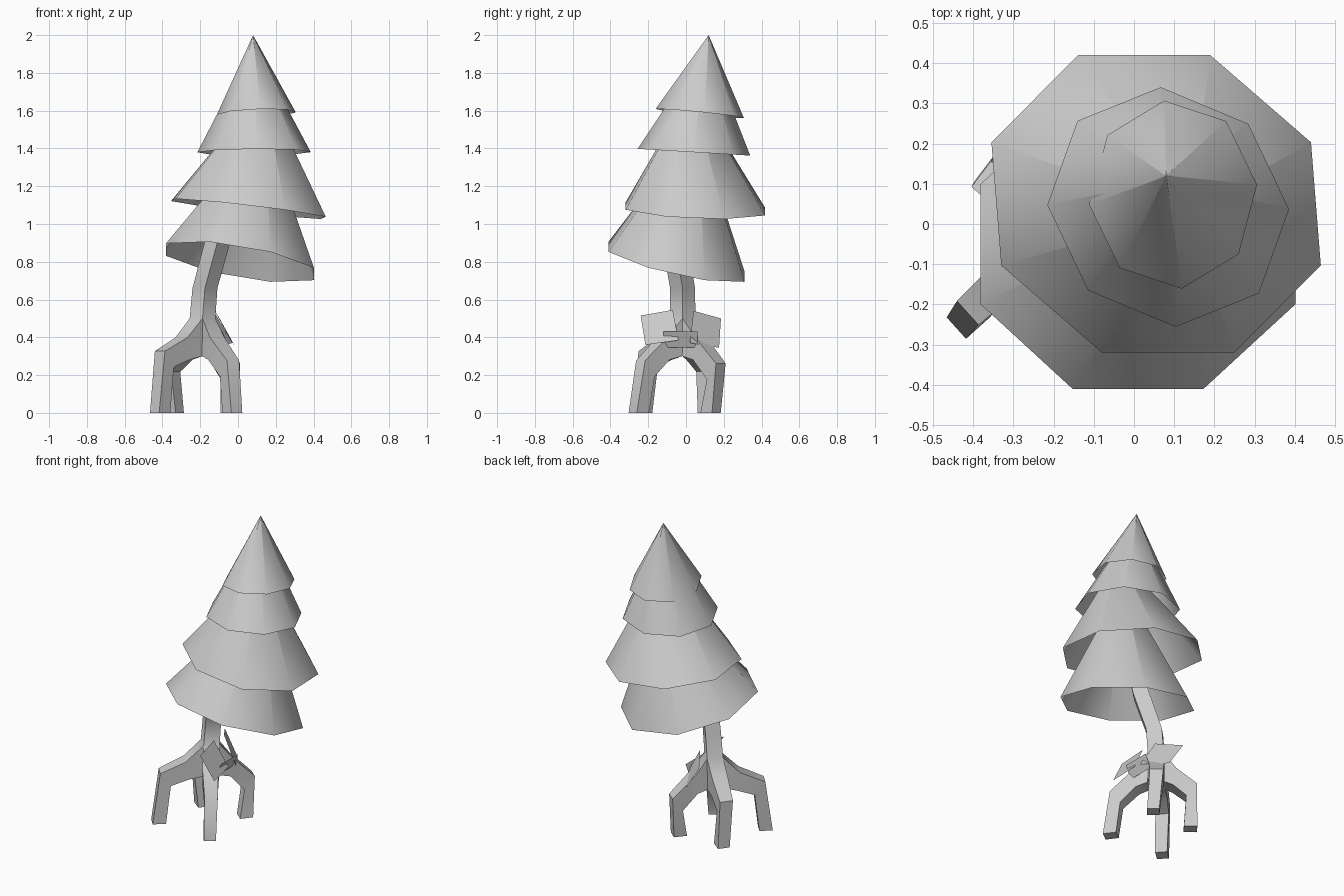
import bpy, bmesh, math
from mathutils import Vector

if "Cube" in bpy.data.objects:
    bpy.data.objects.remove(bpy.data.objects["Cube"])

grey = bpy.data.materials.new("plain_grey")
grey.diffuse_color = (0.6, 0.6, 0.6, 1)
grey.use_nodes = True
grey.node_tree.nodes["Principled BSDF"].inputs["Base Color"].default_value = grey.diffuse_color


def finish(name, bm, smooth=None):
    me = bpy.data.meshes.new(name)
    bm.to_mesh(me)
    bm.free()
    me.materials.append(grey)
    ob = bpy.data.objects.new(name, me)
    bpy.context.collection.objects.link(ob)
    if smooth:
        bpy.ops.object.select_all(action='DESELECT')
        ob.select_set(True)
        bpy.context.view_layer.objects.active = ob
        bpy.ops.object.shade_smooth_by_angle(angle=math.radians(smooth))
    return ob


def foliage(name, center, radii, turn, shear, tilt, apex):
    """Open eight-sided cone with a tilted rim and a tiny ring as its tip."""
    bm = bmesh.new()
    c, apex = Vector(center), Vector(apex)
    rim, tip = [], []
    for i in range(8):
        a = math.radians(turn + 45 * i)
        dy = radii[1] * math.sin(a)
        dx = radii[0] * math.cos(a) + shear * dy
        p = c + Vector((dx, dy, tilt[0] * dx + tilt[1] * dy))
        rim.append(bm.verts.new(p))
        tip.append(bm.verts.new(apex.lerp(p, 0.006)))
    for i in range(8):
        j = (i + 1) % 8
        bm.faces.new((rim[i], rim[j], tip[j], tip[i]))
    finish(name, bm, 50)


# Foliage tiers, bottom to top
foliage("foliage_bottom", (0.01, -0.05, 0.80), (0.424, 0.39), 22.5, 0, (-0.165, -0.22), (0.14, 0.06, 1.52))
foliage("foliage_lower", (0.055, 0.05, 1.08), (0.43, 0.40), 22.5, -0.08, (-0.12, -0.05), (0.14, 0.03, 1.72))
foliage("foliage_upper", (0.085, 0.042, 1.38), (0.30, 0.298), -1, -0.08, (0, -0.06), (0.08, 0.11, 1.95))
foliage("foliage_top", (0.097, 0.073, 1.585), (0.21, 0.235), 6, 0, (0.04, -0.10), (0.08, 0.12, 2.0))

# Bent trunk with corners on the axes; its rings run from the top down
bm = bmesh.new()


def ring(center, radius):
    return [bm.verts.new(Vector(center) + Vector((radius * math.cos(i * math.pi / 2),
            radius * math.sin(i * math.pi / 2), 0))) for i in range(4)]


rings = [ring(c, r) for c, r in (((-0.03, -0.06, 1.12), 0.05), ((-0.11, -0.06, 0.90), 0.068),
                                 ((-0.175, -0.018, 0.66), 0.066), ((-0.188, -0.018, 0.50), 0.068),
                                 ((-0.19, -0.02, 0.30), 0.07))]
bm.faces.new(rings[0])
bm.faces.new(rings[-1][::-1])
for r, q in zip(rings[:3], rings[1:4]):
    for i in range(4):
        j = (i + 1) % 4
        bm.faces.new((r[i], r[j], q[j], q[i]))

# Root legs grow out of the four lower trunk sides: knee and foot centres
legs = [((-0.04, 0.16, 0.22), (-0.04, 0.13, 0)),
        ((-0.355, 0.105, 0.26), (-0.34, 0.115, 0)),
        ((-0.39, -0.20, 0.285), (-0.412, -0.232, 0)),
        ((-0.045, -0.215, 0.235), (-0.03, -0.25, 0))]
hub = Vector((-0.19, -0.02, 0))
for i, (knee, foot) in enumerate(legs):
    j = (i + 1) % 4
    knee, foot = Vector(knee), Vector(foot)
    out = Vector((knee.x - hub.x, knee.y - hub.y, 0))
    d = out.normalized()
    side = Vector((d.y, -d.x, 0))
    up = Vector((0, 0, 1))
    loop = [rings[3][i], rings[3][j], rings[4][j], rings[4][i]]
    # centre, half width, offset to the outer edge
    for c, w, n in ((hub + out * 0.52 + up * 0.34, 0.048, (d * 0.15 + up) * 0.058),
                    (knee, 0.04, (d * 0.75 + up) * 0.042),
                    (foot, 0.036, d * 0.04)):
        nxt = [bm.verts.new(c + side * w + n), bm.verts.new(c - side * w + n),
               bm.verts.new(c - side * w - n), bm.verts.new(c + side * w - n)]
        for k in range(4):
            m = (k + 1) % 4
            bm.faces.new((loop[k], loop[m], nxt[m], nxt[k]))
        loop = nxt
    bm.faces.new(loop)
bmesh.ops.recalc_face_normals(bm, faces=bm.faces)
finish("trunk_and_root_legs", bm, 45)


# Flat face plates on the right side of the trunk
def plate(name, corners):
    bm = bmesh.new()
    bm.faces.new([bm.verts.new(c) for c in corners])
    finish(name, bm)


plate("eye_front", [(-0.02, -0.215, 0.36), (-0.04, -0.04, 0.385), (-0.126, -0.07, 0.545), (-0.106, -0.24, 0.515)])
plate("eye_back", [(-0.03, 0.02, 0.37), (-0.125, 0.175, 0.345), (-0.225, 0.185, 0.50), (-0.13, 0.04, 0.54)])
plate("mouth", [(-0.075, -0.12, 0.345), (-0.075, 0.06, 0.345), (-0.04, 0.06, 0.43), (-0.04, -0.12, 0.43)])
